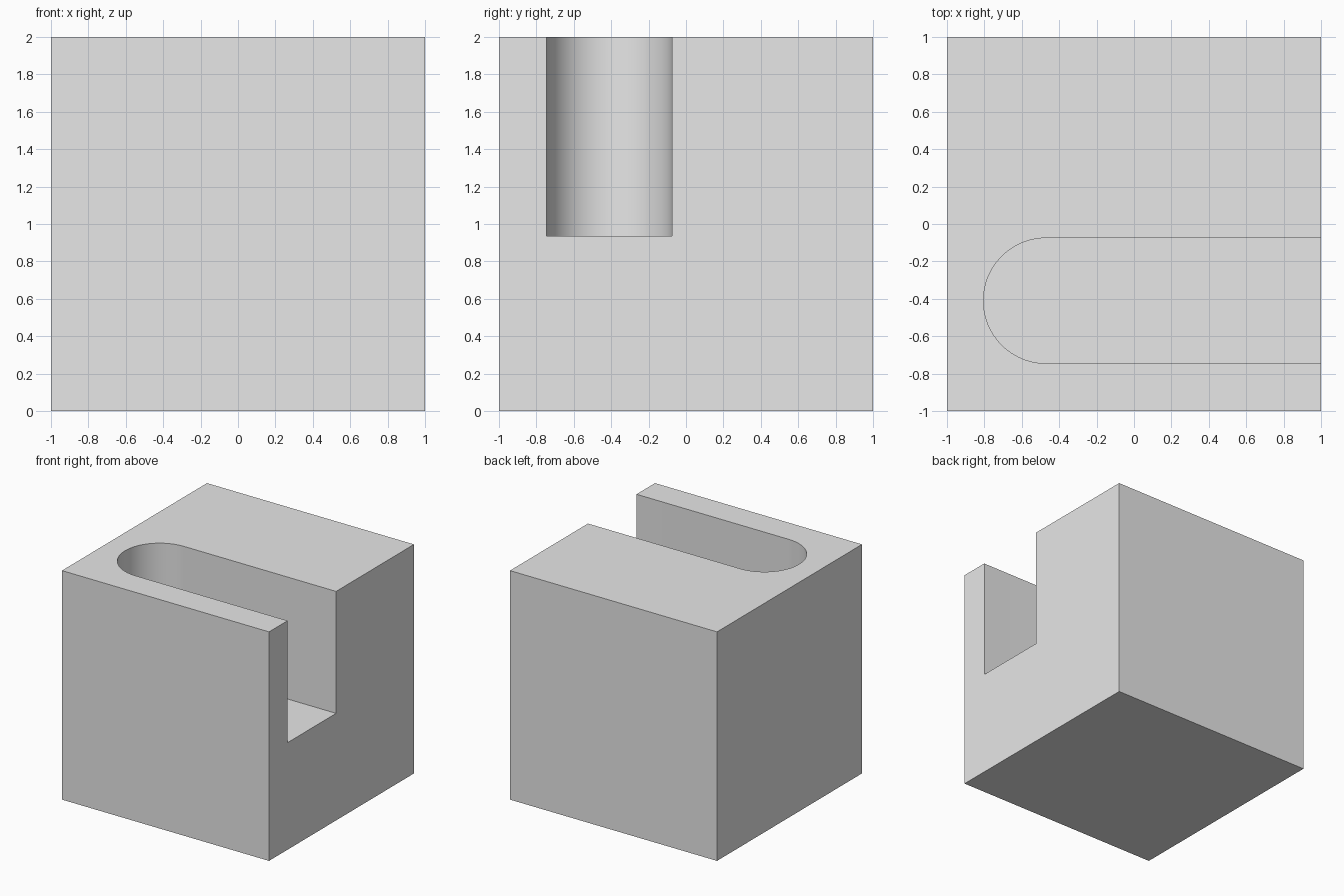
import bpy
import bmesh
from math import pi, sin, cos, radians

default = bpy.data.objects.get("Cube")
if default:
    bpy.data.objects.remove(default, do_unlink=True)

SIZE = 2.0
SLOT_Y, SLOT_R = -0.41, 0.335   # slot centre line and half width
SLOT_X = -0.47                  # centre of the rounded end
FLOOR_Z = 0.935
ARC_STEPS = 48

grey = bpy.data.materials.new("plain_grey")
grey.use_nodes = True
grey.diffuse_color = (0.8, 0.8, 0.8, 1)
grey.node_tree.nodes["Principled BSDF"].inputs["Base Color"].default_value = (0.8, 0.8, 0.8, 1)


def prism(name, outline, z0, z1):
    """Extrude a flat outline from z0 up to z1."""
    bm = bmesh.new()
    face = bm.faces.new([bm.verts.new((x, y, z0)) for x, y in outline])
    result = bmesh.ops.extrude_face_region(bm, geom=[face])
    top = [v for v in result["geom"] if isinstance(v, bmesh.types.BMVert)]
    bmesh.ops.translate(bm, verts=top, vec=(0, 0, z1 - z0))
    bmesh.ops.recalc_face_normals(bm, faces=bm.faces)
    mesh = bpy.data.meshes.new(name)
    bm.to_mesh(mesh)
    bm.free()
    obj = bpy.data.objects.new(name, mesh)
    bpy.context.collection.objects.link(obj)
    mesh.materials.append(grey)
    return obj


# Solid block
h = SIZE / 2
block = prism("slotted_block", [(-h, -h), (h, -h), (h, h), (-h, h)], 0, SIZE)

# Round-ended slot, open at the top and at the +x side
arc = [pi / 2 + pi * i / ARC_STEPS for i in range(ARC_STEPS + 1)]
outline = [(SLOT_X + SLOT_R * cos(a), SLOT_Y + SLOT_R * sin(a)) for a in arc]
outline += [(h + 0.5, SLOT_Y - SLOT_R), (h + 0.5, SLOT_Y + SLOT_R)]
cutter = prism("slot_cutter", outline, FLOOR_Z, SIZE + 0.5)
cutter.hide_render = True

cut = block.modifiers.new("slot", 'BOOLEAN')
cut.operation = 'DIFFERENCE'
cut.solver = 'EXACT'
cut.object = cutter

# Bake the cut, drop the cutter and smooth the rounded end
bpy.ops.object.select_all(action='DESELECT')
bpy.context.view_layer.objects.active = block
block.select_set(True)
bpy.ops.object.modifier_apply(modifier=cut.name)
bpy.data.objects.remove(cutter, do_unlink=True)
bpy.ops.object.shade_smooth_by_angle(angle=radians(30))
